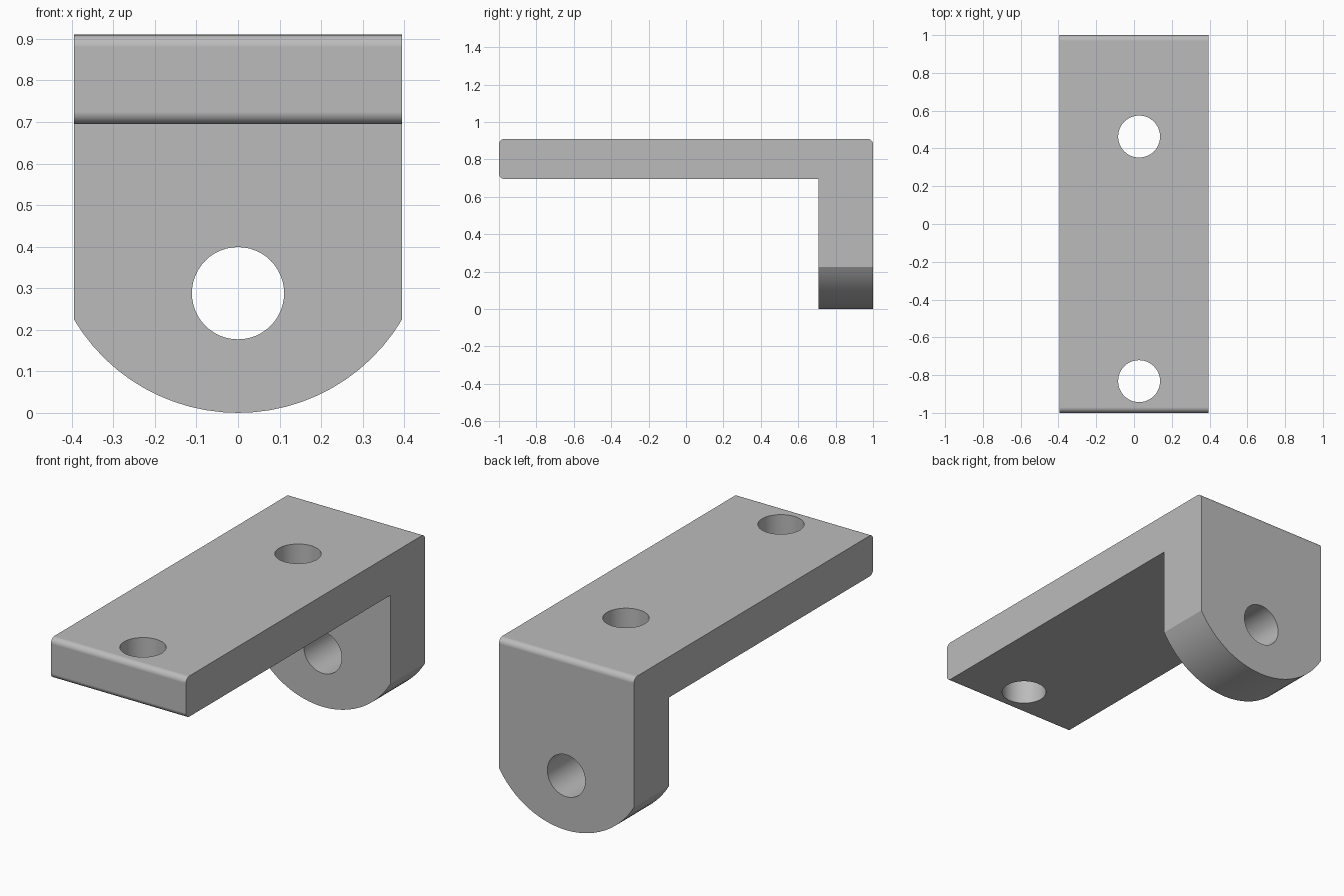
import bpy
import bmesh
from math import sin, cos, pi, asin, radians
from mathutils import Vector

cube = bpy.data.objects.get("Cube")
if cube:
    bpy.data.objects.remove(cube, do_unlink=True)

HALF_W = 0.395              # half the bracket width
TOP, UNDER = 0.91, 0.695    # arm faces
LEG_Y = 0.708               # inner face of the leg
FILLET = 0.03
TIP_R = 0.459               # radius of the rounded leg end
HOLE_R = 0.111

grey = bpy.data.materials.new("grey_metal")
grey.use_nodes = True
grey.diffuse_color = (0.5, 0.5, 0.5, 1)
grey.node_tree.nodes["Principled BSDF"].inputs["Base Color"].default_value = (0.5, 0.5, 0.5, 1)


def arc(cu, cv, r, start, end, steps):
    """Points on an arc, angles in radians."""
    angles = [start + (end - start) * i / steps for i in range(steps + 1)]
    return [(cu + r * cos(a), cv + r * sin(a)) for a in angles]


def prism(name, outline, place, sweep):
    """Extrude a 2D outline, placed in space by a function, along a vector."""
    bm = bmesh.new()
    face = bm.faces.new([bm.verts.new(place(u, v)) for u, v in outline])
    ext = bmesh.ops.extrude_face_region(bm, geom=[face])
    verts = [g for g in ext["geom"] if isinstance(g, bmesh.types.BMVert)]
    bmesh.ops.translate(bm, verts=verts, vec=Vector(sweep))
    bmesh.ops.recalc_face_normals(bm, faces=bm.faces)
    mesh = bpy.data.meshes.new(name)
    bm.to_mesh(mesh)
    bm.free()
    mesh.materials.append(grey)
    obj = bpy.data.objects.new(name, mesh)
    bpy.context.collection.objects.link(obj)
    return obj


def circle(u, v):
    return arc(u, v, HOLE_R, 0, 2 * pi, 48)[:-1]


# L-shaped body with three rounded outer edges
f = FILLET
profile = [(LEG_Y, 0), (1, 0)]
profile += arc(1 - f, TOP - f, f, 0, pi / 2, 6)
profile += arc(-1 + f, TOP - f, f, pi / 2, pi, 6)
profile += arc(-1 + f, UNDER + f, f, pi, 1.5 * pi, 6)
profile += [(LEG_Y, UNDER)]
bracket = prism("bracket", profile, lambda u, v: (-HALF_W, u, v), (2 * HALF_W, 0, 0))

# Disc-ended envelope that rounds the bottom of the leg
swing = asin(HALF_W / TIP_R)
tip = arc(0, TIP_R, TIP_R, -pi / 2 - swing, -pi / 2 + swing, 24)
x, z = tip[-1]
reach = 0.1
tip += [(x + reach, z), (x + reach, 1.1), (-x - reach, 1.1), (-x - reach, z)]
cutters = [("INTERSECT", prism("tip_envelope", tip, lambda u, v: (u, -1.2, v), (0, 2.4, 0)))]

# Through holes: one in the leg, two in the arm
cutters.append(("DIFFERENCE", prism("leg_hole", circle(0, 0.288),
                                    lambda u, v: (u, 0.5, v), (0, 0.7, 0))))
for y in (0.463, -0.832):
    cutters.append(("DIFFERENCE", prism("arm_hole", circle(0.027, y),
                                        lambda u, v: (u, v, 0.5), (0, 0, 0.6))))

for operation, cutter in cutters:
    cutter.hide_render = True
    mod = bracket.modifiers.new(cutter.name, "BOOLEAN")
    mod.operation = operation
    mod.solver = "EXACT"
    mod.object = cutter

# Bake the cuts, then drop the cutters
graph = bpy.context.evaluated_depsgraph_get()
baked = bpy.data.meshes.new_from_object(bracket.evaluated_get(graph))
bracket.modifiers.clear()
bracket.data = baked
for _, cutter in cutters:
    bpy.data.objects.remove(cutter, do_unlink=True)

# Smooth curved walls, crisp edges and flat faces
bpy.ops.object.select_all(action="DESELECT")
bracket.select_set(True)
bpy.context.view_layer.objects.active = bracket
bpy.ops.object.shade_smooth_by_angle(angle=radians(25))
weighted = bracket.modifiers.new("flat_faces", "WEIGHTED_NORMAL")
weighted.keep_sharp = True
weighted.weight = 100
